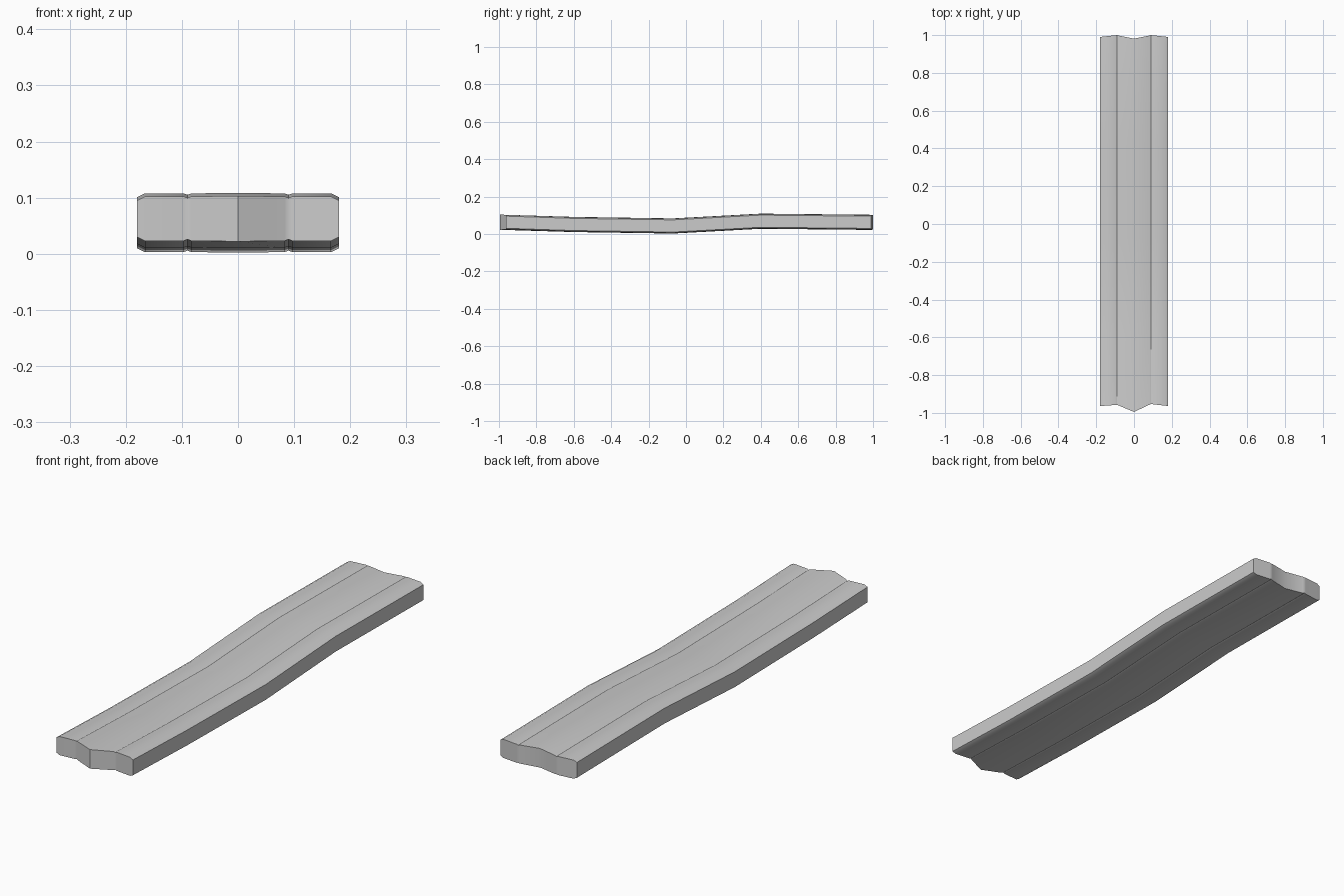
import bpy, bmesh

if "Cube" in bpy.data.objects:
    bpy.data.objects.remove(bpy.data.objects["Cube"])

# columns across the plank: x, surface inset, front end y, back end y
columns = [
    (-0.18, 0.008, -0.963, 0.990), (-0.166, 0.001, -0.963, 0.992),
    (-0.097, 0.001, -0.958, 0.999), (-0.09, 0.0035, -0.957, 1.0), (-0.083, 0.001, -0.960, 0.998),
    (0.0, 0.0, -0.995, 0.981),
    (0.083, 0.001, -0.956, 0.998), (0.09, 0.0035, -0.953, 1.0), (0.097, 0.001, -0.954, 0.999),
    (0.166, 0.001, -0.962, 0.992), (0.18, 0.008, -0.963, 0.990)]
# lengthwise stations: y (None = the wavy end), underside height
stations = [(None, 0.022), (-0.6, 0.010), (-0.07, 0.002), (0.4, 0.0275), (None, 0.0215)]
THICK = 0.081

bm = bmesh.new()
top, bottom = [], []
for i, (y, z) in enumerate(stations):
    t, b = [], []
    for x, inset, front, back in columns:
        yy = y if y is not None else (front if i == 0 else back)
        t.append(bm.verts.new((x, yy, z + THICK - inset)))
        b.append(bm.verts.new((x, yy, z + inset)))
    top.append(t)
    bottom.append(b)

n, m = len(columns), len(stations)
# upper and lower faces
for i in range(m - 1):
    for j in range(n - 1):
        for g in (top, bottom):
            bm.faces.new((g[i][j], g[i][j + 1], g[i + 1][j + 1], g[i + 1][j]))
    # long sides
    for j in (0, n - 1):
        bm.faces.new((top[i][j], top[i + 1][j], bottom[i + 1][j], bottom[i][j]))
# wavy ends
for i in (0, m - 1):
    for j in range(n - 1):
        bm.faces.new((top[i][j], top[i][j + 1], bottom[i][j + 1], bottom[i][j]))
bmesh.ops.recalc_face_normals(bm, faces=bm.faces[:])

mesh = bpy.data.meshes.new("plank")
bm.to_mesh(mesh)
bm.free()
plank = bpy.data.objects.new("plank", mesh)
bpy.context.collection.objects.link(plank)
bpy.context.view_layer.objects.active = plank
plank.select_set(True)
bpy.ops.object.shade_smooth_by_angle(angle=0.6)
